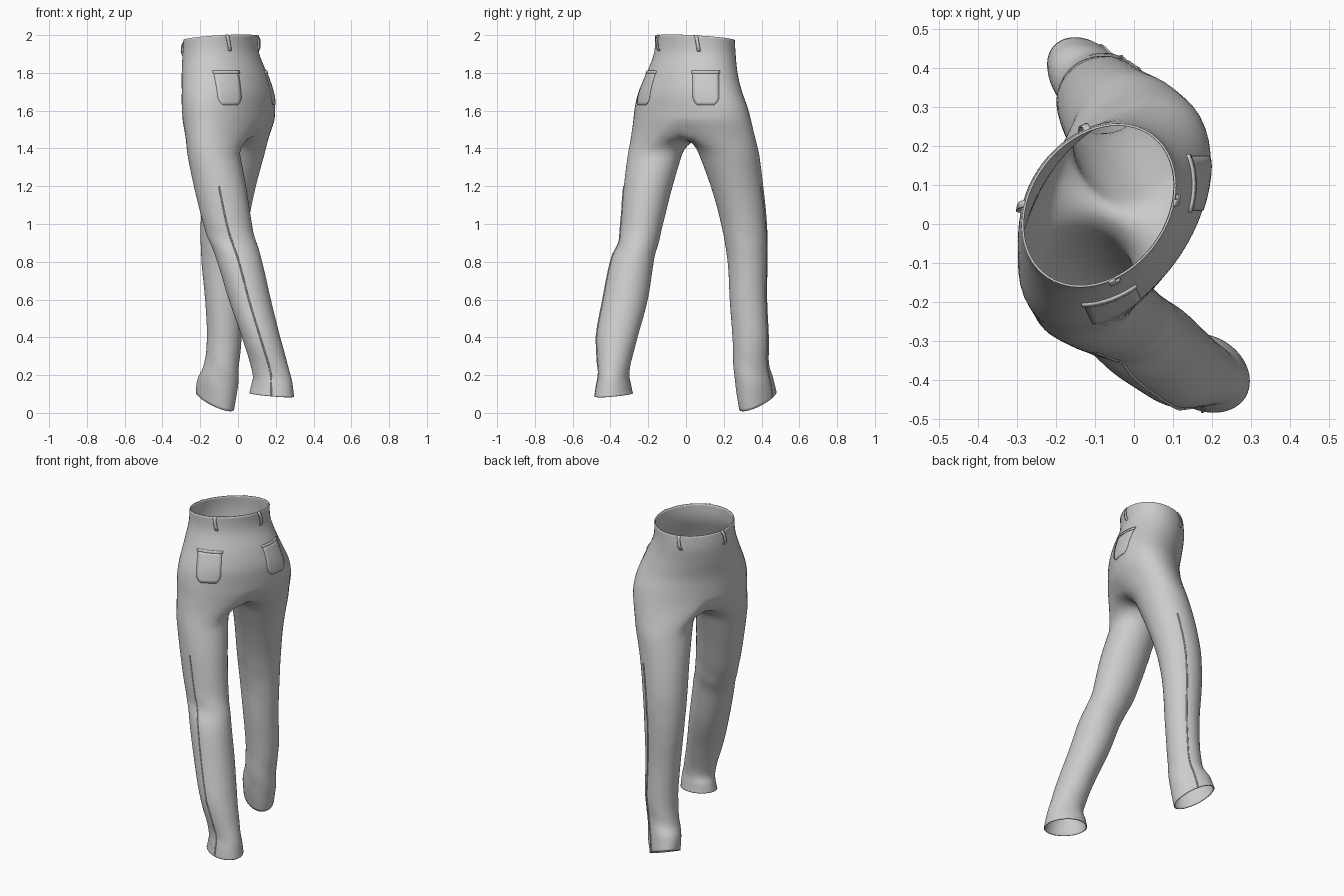
import bpy, bmesh, math
from mathutils import Vector
from mathutils.bvhtree import BVHTree

cube = bpy.data.objects.get("Cube")
if cube:
    bpy.data.objects.remove(cube, do_unlink=True)

# Single cloth colour
cloth = bpy.data.materials.new("grey_cloth")
cloth.use_nodes = True
cloth.diffuse_color = (0.6, 0.6, 0.6, 1)
cloth.node_tree.nodes["Principled BSDF"].inputs["Base Color"].default_value = (0.6, 0.6, 0.6, 1)

SIDE = math.radians(65)           # direction of the forward leg's outer side
FORWARD = Vector((-0.71, 0.71))   # walking direction
AROUND, INNER = 32, 12            # segments round the hips, segments along the crotch

# Sections: height, x min, x max, y min, y max, skew, tilt
hips = [
    (1.985, -.29, .11, -.165, .26, .25, -.1),
    (1.9, -.295, .112, -.17, .265, .25, -.05),
    (1.8, -.3, .155, -.21, .275, .3, 0),
    (1.7, -.3, .19, -.255, .30, .4, 0),
    (1.62, -.3, .2, -.275, .33, .45, 0),
    (1.54, -.295, .195, -.285, .352, .45, 0),
]
rear_leg = [
    (1.4, -.275, .005, -.305, -.01, .1, 0),
    (1.2, -.235, .045, -.33, -.07, 0, 0),
    (1.0, -.185, .075, -.345, -.12, 0, 0),
    (.9, -.15, .1, -.358, -.145, 0, 0),
    (.8, -.11, .13, -.4, -.17, 0, 0),
    (.6, -.05, .175, -.44, -.2, 0, 0),
    (.4, .02, .225, -.475, -.255, 0, 0),
    (.22, .075, .275, -.465, -.3, -.1, 0),
    (.15, .07, .292, -.475, -.29, -.2, .05),
    (.095, .06, .3, -.485, -.28, -.2, .1),
]
front_leg = [
    (1.4, -.16, .15, .055, .385, .1, 0),
    (1.2, -.185, .095, .13, .41, 0, 0),
    (1.0, -.2, .055, .185, .43, 0, 0),
    (.8, -.195, .035, .22, .432, 0, 0),
    (.6, -.175, .025, .23, .43, 0, 0),
    (.4, -.165, .02, .245, .44, 0, 0),
    (.25, -.18, .005, .25, .44, -.1, .1),
    (.16, -.215, 0, .262, .462, -.2, .3),
    (.065, -.225, -.02, .28, .48, -.3, .5),
]


def densify(rows, steps=3):
    """Smoothly fill in sections between the given ones."""
    out = []
    for i in range(len(rows) - 1):
        p0, p1, p2 = rows[max(i - 1, 0)], rows[i], rows[i + 1]
        p3 = rows[min(i + 2, len(rows) - 1)]
        for s in range(steps):
            t = s / steps
            out.append([b + t * ((c - a) + t * ((2*a - 5*b + 4*c - d) + t * (3*b - a - 3*c + d))) / 2
                        for a, b, c, d in zip(p0, p1, p2, p3)])
    return out + [list(rows[-1])]


def section(row, angles, folds=0.0):
    """Points of a skewed ellipse in the given directions."""
    z, x0, x1, y0, y1, skew, tilt = row
    mid = Vector(((x0 + x1) / 2, (y0 + y1) / 2))
    a, b = (x1 - x0) / 2, (y1 - y0) / 2
    points = []
    for ang in angles:
        c, s = math.cos(ang) / a, math.sin(ang) / b
        r = math.sqrt((1 - skew * skew) / (c * c - 2 * skew * c * s + s * s))
        # cloth folds round the knee and ankle
        amount = math.exp(-((z - .9) / .12) ** 2) + math.exp(-((z - .27) / .16) ** 2)
        r *= 1 + folds * amount * math.sin(45 * z + 3 * ang)
        off = Vector((math.cos(ang), math.sin(ang))) * r
        points.append((*(mid + off), z + tilt * off.dot(FORWARD)))
    return points


def finish(obj, thickness=0.0, smooth=0):
    obj.data.materials.append(cloth)
    if smooth:
        mod = obj.modifiers.new("Smooth", "SUBSURF")
        mod.levels = mod.render_levels = smooth
    if thickness:
        mod = obj.modifiers.new("Thickness", "SOLIDIFY")
        mod.thickness = thickness
        mod.offset = -1
    if obj.type == "MESH":
        for poly in obj.data.polygons:
            poly.use_smooth = True


def mesh_object(name, bm):
    mesh = bpy.data.meshes.new(name)
    bm.to_mesh(mesh)
    bm.free()
    obj = bpy.data.objects.new(name, mesh)
    bpy.context.collection.objects.link(obj)
    return obj


# Trouser shell: hips, crotch seam, then two legs
bm = bmesh.new()


def add_ring(points):
    return [bm.verts.new(p) for p in points]


def bridge(upper, lower):
    n = len(upper)
    for i in range(n):
        j = (i + 1) % n
        bm.faces.new((upper[i], lower[i], lower[j], upper[j]))


hip_angles = [SIDE + math.tau * i / AROUND for i in range(AROUND)]
ring = None
for row in densify(hips):
    new = add_ring(section(row, hip_angles))
    if ring:
        bridge(ring, new)
    ring = new

quarter = AROUND // 4
front, back = ring[quarter], ring[3 * quarter]
crotch = []
for j in range(1, INNER):
    t = j / INNER
    p = front.co.lerp(back.co, t)
    p.z -= 0.085 * math.sin(math.pi * t) ** 0.6
    crotch.append(bm.verts.new(p))

seam_paths = {}
for name, rows, turn, inner, seam in (
        ("front", front_leg, 0, crotch, 8),
        ("rear", rear_leg, math.pi, crotch[::-1], 10)):
    first = 3 * quarter if turn == 0 else quarter
    loop = [ring[(first + k) % AROUND] for k in range(AROUND // 2 + 1)] + inner
    start = SIDE + turn - math.pi / 2
    angles = [start + math.tau * k / AROUND for k in range(AROUND // 2 + 1)]
    angles += [start + math.pi * (1 + j / INNER) for j in range(1, INNER)]
    path = []
    for row in densify(rows):
        new = add_ring(section(row, angles, 0.02))
        bridge(loop, new)
        loop = new
        path.append(new[seam].co.copy())
    seam_paths[name] = path
trousers = mesh_object("trousers", bm)
finish(trousers, 0.006, 1)

# Raised outer seams down the legs
for name, path in seam_paths.items():
    curve = bpy.data.curves.new(name + "_leg_seam", "CURVE")
    curve.dimensions = "3D"
    curve.bevel_depth = 0.004
    curve.bevel_resolution = 1
    spline = curve.splines.new("POLY")
    path = path[3:]
    spline.points.add(len(path) - 1)
    for point, co in zip(spline.points, path):
        point.co = (*co, 1)
    obj = bpy.data.objects.new(name + "_leg_seam", curve)
    bpy.context.collection.objects.link(obj)
    finish(obj)

bpy.context.view_layer.update()
surface = BVHTree.FromObject(trousers, bpy.context.evaluated_depsgraph_get())


def patch(name, centre, normal, width, low, high, lift, thickness, cols=8, rows=10, lean=0.0, rounded=0.0):
    """Cloth strip laid on the trousers, lifted by lift(t) from bottom to top."""
    n = Vector((*normal, 0)).normalized()
    side = Vector((-n.y, n.x, 0))
    bm = bmesh.new()
    grid, last = [], [None] * (cols + 1)
    for r in range(rows + 1):
        t = r / rows
        z = low + (high - low) * t
        narrow = 1 - rounded * max(0, 1 - 4 * t) ** 2
        line = []
        for c in range(cols + 1):
            across = (c / cols - 0.5) * width * narrow + lean * (t - 0.5)
            start = Vector((*centre, z)) + side * across + n * 0.4
            hit = surface.ray_cast(start, -n)[0]
            if hit is None or (hit - start).length > 0.6:
                hit = last[c].copy()
                hit.z = z
            last[c] = hit
            line.append(bm.verts.new(hit + n * lift(t)))
        grid.append(line)
    for lower, upper in zip(grid, grid[1:]):
        for c in range(cols):
            bm.faces.new((lower[c], lower[c + 1], upper[c + 1], upper[c]))
    finish(mesh_object(name, bm), thickness)


# Back pockets with welts
for label, centre, normal in (("right", (.155, .105), (1, 0)),
                              ("left", (-.07, -.17), (.42, -.9))):
    patch(label + "_pocket", centre, normal, .14, 1.63, 1.8, lambda t: .003, .004, rounded=.35)
    patch(label + "_pocket_welt", centre, normal, .15, 1.798, 1.812, lambda t: .007, .008, rows=2)

# Belt loops round the waist
waist = Vector((-.09, .05))
spots = [(-.3, .045), (-.13, .255), (.11, .06), (-.05, -.145)]
for i, spot in enumerate(spots):
    out = Vector(spot) - waist
    top = 1.985 - .1 * out.dot(FORWARD)
    patch(f"belt_loop_{i + 1}", spot, out, .018, top - .085, top + .002,
          lambda t: .002 + .012 * min(1, 4 * t, 4 * (1 - t)), .005, cols=2, lean=-.015)
